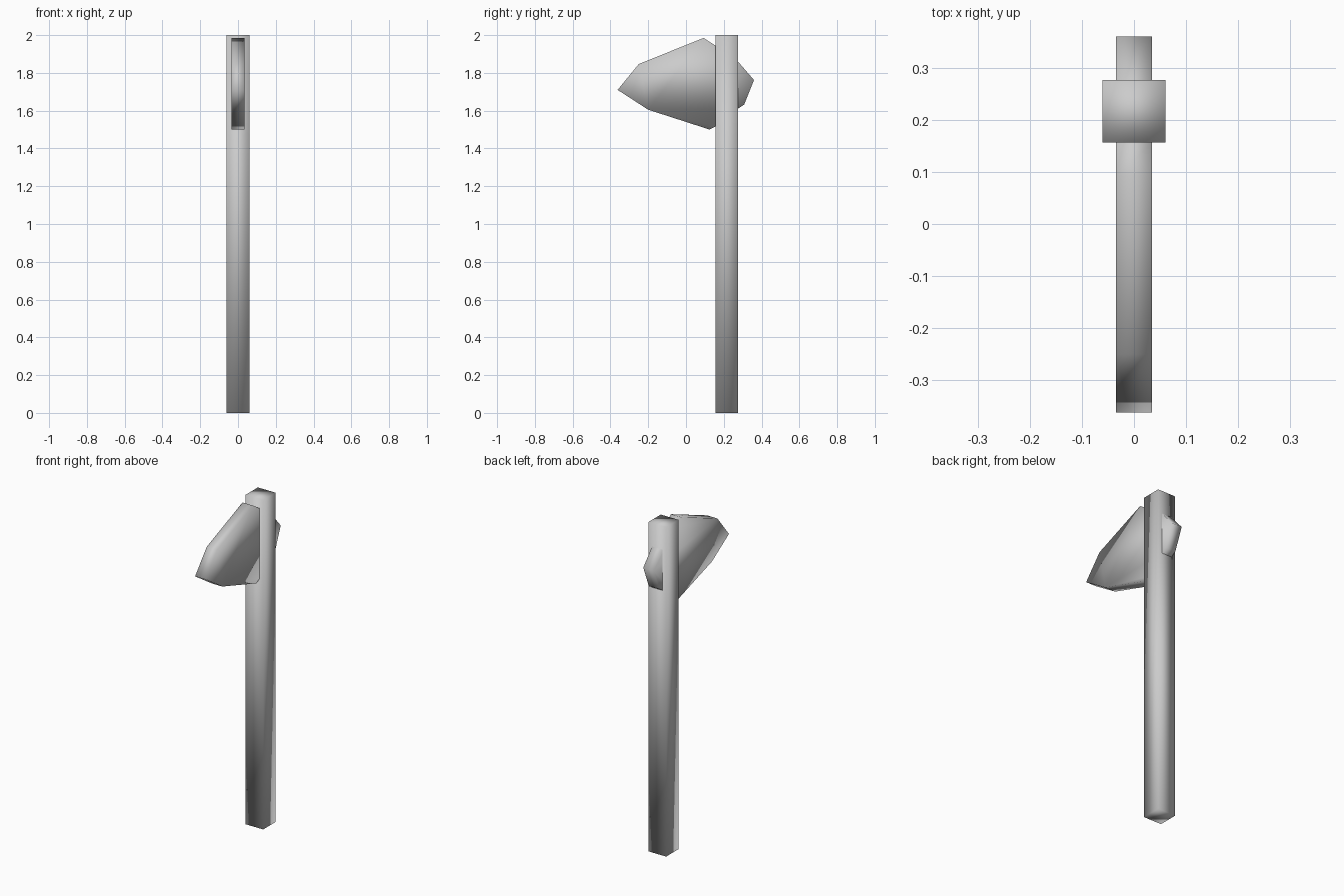
import bpy, bmesh

if "Cube" in bpy.data.objects:
    bpy.data.objects.remove(bpy.data.objects["Cube"])


def extruded(name, profile, axis, start, end):
    """Solid made by extruding a closed 2D outline along x or z, smooth shaded."""
    def place(p, t):
        return (t, p[0], p[1]) if axis == 'x' else (p[0], p[1], t)

    bm = bmesh.new()
    face = bm.faces.new([bm.verts.new(place(p, start)) for p in profile])
    ext = bmesh.ops.extrude_face_region(bm, geom=[face], use_keep_orig=True)
    moved = [v for v in ext["geom"] if isinstance(v, bmesh.types.BMVert)]
    offset = (end - start, 0, 0) if axis == 'x' else (0, 0, end - start)
    bmesh.ops.translate(bm, verts=moved, vec=offset)
    bmesh.ops.recalc_face_normals(bm, faces=bm.faces)
    for f in bm.faces:
        f.smooth = True
    mesh = bpy.data.meshes.new(name)
    bm.to_mesh(mesh)
    bm.free()
    obj = bpy.data.objects.new(name, mesh)
    bpy.context.collection.objects.link(obj)
    return obj


# Square handle
extruded("handle", [(-0.06, 0.156), (0.06, 0.156), (0.06, 0.276), (-0.06, 0.276)],
         'z', 0.0, 2.0)

# Flat stone head passing through the handle (y, z outline)
head = [(-0.362, 1.71), (-0.25, 1.847), (0.093, 1.985), (0.155, 1.945),
        (0.275, 1.86), (0.36, 1.762), (0.308, 1.632), (0.275, 1.61),
        (0.155, 1.515), (0.125, 1.50), (-0.20, 1.605)]
extruded("axe_head", head, 'x', -0.035, 0.035)
